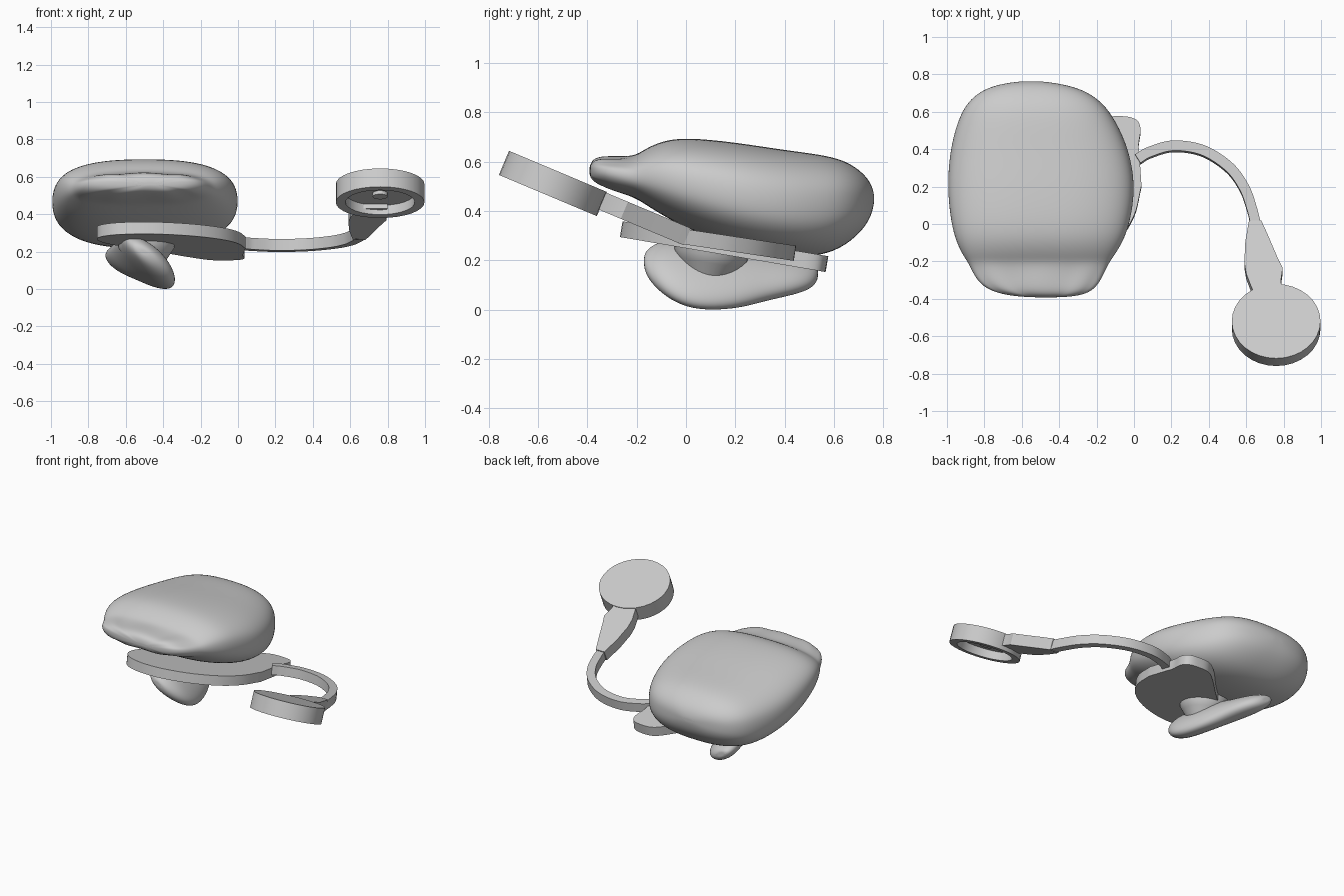
import bpy, bmesh, math
from mathutils import Vector

if "Cube" in bpy.data.objects:
    bpy.data.objects.remove(bpy.data.objects["Cube"])


def make(name, verts, faces, angle=None, subsurf=0):
    me = bpy.data.meshes.new(name)
    me.from_pydata(verts, [], faces)
    bm = bmesh.new()
    bm.from_mesh(me)
    bmesh.ops.recalc_face_normals(bm, faces=bm.faces)
    bm.to_mesh(me)
    bm.free()
    ob = bpy.data.objects.new(name, me)
    bpy.context.collection.objects.link(ob)
    if subsurf:
        m = ob.modifiers.new("smooth", 'SUBSURF')
        m.levels = m.render_levels = subsurf
    if angle is not None:
        bpy.ops.object.select_all(action='DESELECT')
        ob.select_set(True)
        bpy.context.view_layer.objects.active = ob
        bpy.ops.object.shade_smooth_by_angle(angle=math.radians(angle))
    return ob


def bridge(rings, n):
    return [(k * n + i, k * n + (i + 1) % n, (k + 1) * n + (i + 1) % n, (k + 1) * n + i)
            for k in range(rings - 1) for i in range(n)]


def loft(name, sections, power, lean=0.0, ripple=lambda y, a: 0.0, n=32):
    """Rings along y: (y, centre x, half width, bottom z, top z)."""
    vs = []
    for y, cx, hw, zb, zt in sections:
        cz, hz = (zb + zt) / 2, (zt - zb) / 2
        for i in range(n):
            a = math.tau * i / n
            c, s = math.cos(a), math.sin(a)
            z = hz * math.copysign(abs(s) ** (2 / power), s)
            z *= 1 + ripple(y, a)
            x = hw * math.copysign(abs(c) ** (2 / power), c) + lean * z
            vs.append((cx + x, y, cz + z))
    fs = bridge(len(sections), n)
    for base, sec in ((0, sections[0]), ((len(sections) - 1) * n, sections[-1])):
        vs.append((sec[1], sec[0], (sec[3] + sec[4]) / 2))
        fs += [(base + i, base + (i + 1) % n, len(vs) - 1) for i in range(n)]
    return make(name, vs, fs, 180, 2)


def slab(name, outline, height, thick, slope):
    """Extrude an xy outline along the normal of a surface z = height(y)."""
    nrm = Vector((0, slope, 1)).normalized() * thick / 2
    n = len(outline)
    vs = [Vector((x, y, height(y))) + sgn * nrm for sgn in (-1, 1) for x, y in outline]
    fs = [tuple(range(n)), tuple(range(n, 2 * n))] + bridge(2, n)
    return make(name, vs, fs, 30)


def revolve(name, profile, n, sy=1.0):
    vs = [(r * math.cos(math.tau * i / n), r * sy * math.sin(math.tau * i / n), z)
          for r, z in profile for i in range(n)]
    fs = bridge(len(profile), n)
    fs += [tuple(range(n)), tuple(range(len(vs) - n, len(vs)))]
    return make(name, vs, fs, 30)


def spline(pts, steps=8):
    """Catmull-Rom curve through points."""
    p = [Vector(q) for q in pts]
    p = [2 * p[0] - p[1]] + p + [2 * p[-1] - p[-2]]
    out = []
    for k in range(1, len(p) - 2):
        a, b, c, d = p[k - 1:k + 3]
        for s in range(steps):
            t = s / steps
            out.append(0.5 * (2 * b + (c - a) * t + (2 * a - 5 * b + 4 * c - d) * t * t
                              + (3 * b - a - 3 * c + d) * t ** 3))
    return out + [p[-2]]


# Soft cushion body with a thin puckered lip at the front
pucker = lambda y, a: 0.08 * math.sin(9 * a) if y < -0.24 else 0.0
loft("cushion_body", [
    (-0.392, -0.47, 0.08, 0.55, 0.575), (-0.383, -0.48, 0.20, 0.525, 0.605),
    (-0.35, -0.50, 0.29, 0.505, 0.62), (-0.29, -0.51, 0.34, 0.48, 0.62),
    (-0.21, -0.51, 0.375, 0.455, 0.622), (-0.17, -0.51, 0.405, 0.43, 0.65),
    (-0.10, -0.505, 0.445, 0.385, 0.685), (0.0, -0.50, 0.48, 0.33, 0.70),
    (0.2, -0.495, 0.507, 0.25, 0.68), (0.4, -0.505, 0.48, 0.215, 0.648),
    (0.55, -0.52, 0.425, 0.215, 0.63), (0.65, -0.53, 0.365, 0.26, 0.605),
    (0.72, -0.54, 0.27, 0.325, 0.555), (0.752, -0.55, 0.15, 0.38, 0.51),
    (0.763, -0.55, 0.05, 0.43, 0.47)], 2.5, ripple=pucker)

# Tilted oval plate with a lobe at the back right
plate = spline([(0.03, 0.35), (0.025, 0.42), (0.035, 0.5), (0.015, 0.55), (-0.05, 0.57),
                (-0.15, 0.56), (-0.26, 0.47), (-0.4, 0.33), (-0.55, 0.19), (-0.68, 0.07),
                (-0.75, -0.06), (-0.735, -0.17), (-0.63, -0.245), (-0.45, -0.26),
                (-0.25, -0.2), (-0.09, -0.09), (0.0, 0.04), (0.04, 0.2)], 5)
slab("base_plate", [(p.x, p.y) for p in plate], lambda y: 0.282 - 0.17 * y, 0.065, 0.17)

# Curved strap leading from the plate to the tab
strap_z = lambda y: 0.295 - 0.15 * y
path = spline([(0.02, 0.345), (0.08, 0.38), (0.21, 0.415), (0.37, 0.39), (0.51, 0.30),
               (0.59, 0.19), (0.63, 0.08), (0.655, -0.02)])
left, right = [], []
for i, p in enumerate(path):
    t = (path[min(i + 1, len(path) - 1)] - path[max(i - 1, 0)]).normalized() * 0.027
    left.append((p.x - t.y, p.y + t.x))
    right.append((p.x + t.y, p.y - t.x))
slab("curved_strap", left + right[::-1], strap_z, 0.062, 0.15)

# Grip tab, steeper than the strap
slab("grip_tab", [(0.615, 0.005), (0.68, 0.005), (0.71, -0.06), (0.77, -0.20), (0.795, -0.25),
                  (0.785, -0.32), (0.80, -0.40), (0.65, -0.40), (0.625, -0.345), (0.60, -0.28),
                  (0.59, -0.22), (0.595, -0.11)],
     lambda y: 0.298 - 0.42 * y, 0.075, 0.42)

# Hollow cap: solid on top, stepped recess and stud underneath
cap = revolve("end_cap", [(0.001, 0.053), (0.237, 0.053), (0.237, -0.053), (0.185, -0.053),
                          (0.185, 0.0), (0.04, 0.0), (0.04, -0.02), (0.001, -0.02)],
              32, 0.91)
cap.location = (0.76, -0.54, 0.512)
cap.rotation_euler = (math.radians(-22.8), 0, 0)

# Neck under the plate
neck = revolve("neck", [(0.16, 0.07), (0.15, 0.0), (0.13, -0.03), (0.09, -0.09)], 32)
neck.location = (-0.49, 0.1, 0.22)
neck.rotation_euler = (math.radians(-9.6), 0, 0)

# Leaning rounded key handle at the bottom
loft("key_handle", [
    (-0.17, -0.50, 0.03, 0.17, 0.22), (-0.155, -0.495, 0.06, 0.125, 0.25),
    (-0.10, -0.48, 0.09, 0.065, 0.28), (-0.02, -0.475, 0.10, 0.015, 0.285),
    (0.08, -0.485, 0.10, -0.005, 0.28), (0.22, -0.52, 0.10, 0.005, 0.265),
    (0.32, -0.56, 0.10, 0.035, 0.24), (0.44, -0.60, 0.095, 0.06, 0.22),
    (0.51, -0.625, 0.07, 0.085, 0.20), (0.535, -0.64, 0.035, 0.12, 0.18)], 2.0, lean=-0.75)
